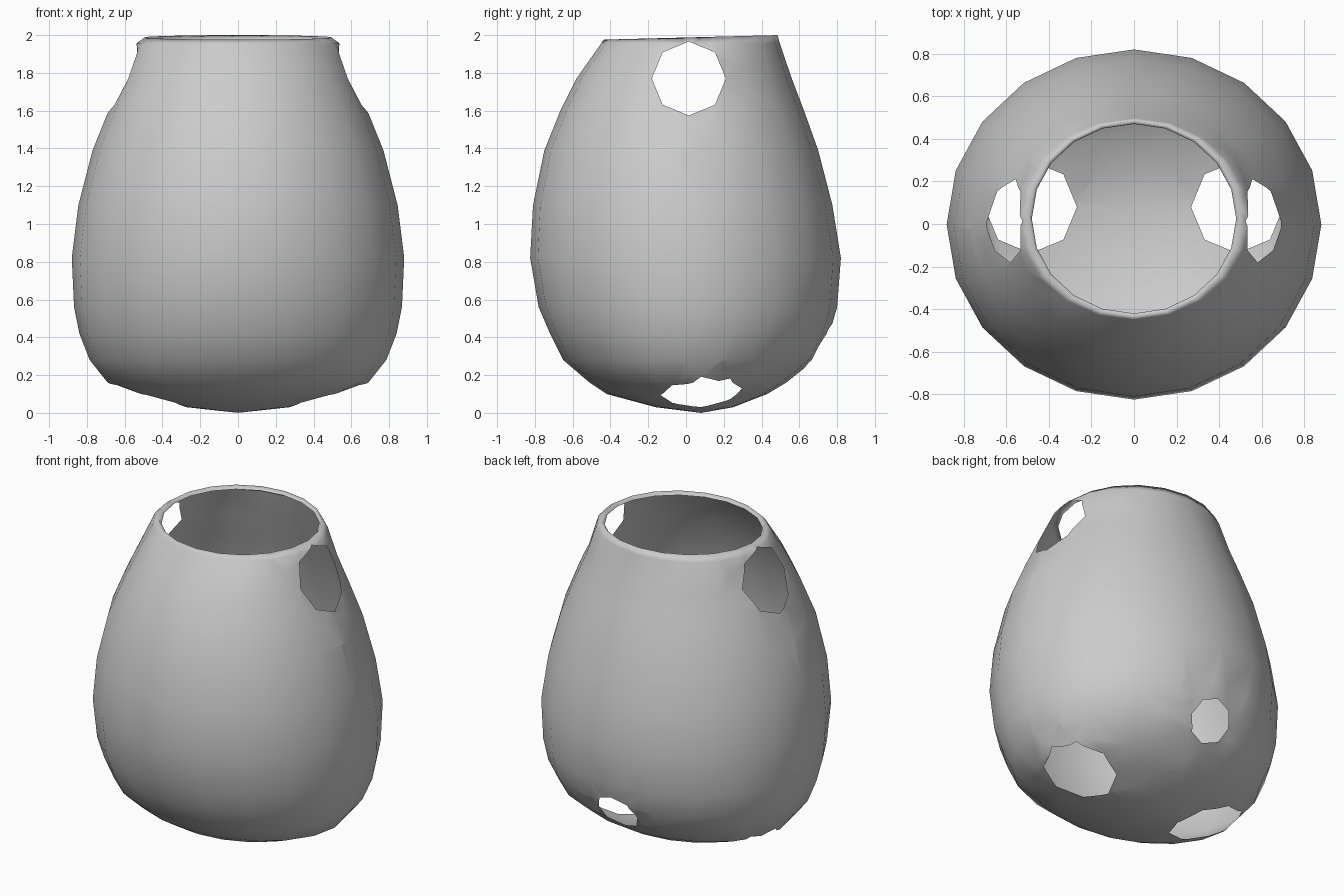
import bpy, bmesh
from math import sin, cos, pi, tau
from mathutils import Vector

cube = bpy.data.objects.get("Cube")
if cube:
    bpy.data.objects.remove(cube)

SIDES = 20

# Body rings: height, half width, front depth, back depth
RINGS = [
    (0.03, 0.27, 0.16, 0.25), (0.10, 0.54, 0.42, 0.43), (0.16, 0.69, 0.51, 0.53),
    (0.28, 0.785, 0.65, 0.68), (0.42, 0.84, 0.72, 0.76), (0.56, 0.868, 0.78, 0.80),
    (0.82, 0.88, 0.825, 0.82), (1.10, 0.845, 0.81, 0.775), (1.39, 0.77, 0.75, 0.70),
    (1.60, 0.685, 0.665, 0.625), (1.77, 0.61, 0.58, 0.56), (1.955, 0.54, 0.45, 0.497),
]
NECK = [(1.988, 0.495, 0.435, 0.485), (1.965, 0.48, 0.42, 0.47)]


def add_ring(bm, z, half, front, back, tilt=0.0):
    mid, depth = (back - front) / 2, (back + front) / 2
    ring = []
    for i in range(SIDES):
        a = tau * i / SIDES
        ring.append(bm.verts.new((half * cos(a), mid + depth * sin(a), z + tilt * sin(a))))
    return ring


def cut_hole(bm, center, axis, radius, sides=8):
    """Cut a many-sided opening through the wall nearest to center."""
    c, n = Vector(center), Vector(axis).normalized()
    u = n.orthogonal().normalized()
    u = Vector((0, 1, 0)) if abs(n.y) < 0.1 else Vector((1, 0, 0))
    v = n.cross(u)
    apothem = radius * cos(pi / sides)
    dirs = [u * cos(tau * (i + 0.5) / sides) + v * sin(tau * (i + 0.5) / sides)
            for i in range(sides)]

    def near(p, reach):
        d = p - c
        return abs(d.dot(n)) < 0.4 and (d - n * d.dot(n)).length < reach

    for d in dirs:
        faces = [f for f in bm.faces
                 if near(f.calc_center_median(), radius * 1.35)
                 or any(near(w.co, radius) for w in f.verts)]
        edges = {e for f in faces for e in f.edges}
        verts = {w for f in faces for w in f.verts}
        bmesh.ops.bisect_plane(bm, geom=faces + list(edges) + list(verts), dist=1e-4,
                               plane_co=c + d * apothem, plane_no=d)
    inside = [f for f in bm.faces
              if abs((f.calc_center_median() - c).dot(n)) < 0.4
              and all((f.calc_center_median() - c).dot(d) < apothem for d in dirs)]
    bmesh.ops.delete(bm, geom=inside, context='FACES')


bm = bmesh.new()

# Rounded wall with a tilted, turned-in neck edge
rings = [add_ring(bm, *r) for r in RINGS] + [add_ring(bm, *r, tilt=0.012) for r in NECK]
for lower, upper in zip(rings, rings[1:]):
    for i in range(SIDES):
        j = (i + 1) % SIDES
        bm.faces.new((lower[i], lower[j], upper[j], upper[i]))

# Closed underside
pole = bm.verts.new((0, 0.08, 0))
for i in range(SIDES):
    bm.faces.new((pole, rings[0][(i + 1) % SIDES], rings[0][i]))

# Arm, leg and tail openings
for side in (-1, 1):
    cut_hole(bm, (side * 0.62, 0.015, 1.77), (side, 0, 0), 0.196)
    cut_hole(bm, (side * 0.485, 0.08, 0.10), (0, 0, 1), 0.217)
cut_hole(bm, (0, 0.72, 0.34), (0, 0.8, -0.6), 0.14)

bmesh.ops.triangulate(bm, faces=[f for f in bm.faces if len(f.verts) > 4])
for f in bm.faces:
    f.smooth = True

mesh = bpy.data.meshes.new("body_shell")
bm.to_mesh(mesh)
bm.free()
body = bpy.data.objects.new("body_shell", mesh)
bpy.context.collection.objects.link(body)

# Plain grey finish
grey = bpy.data.materials.new("plain_grey")
grey.use_nodes = True
grey.diffuse_color = (0.6, 0.6, 0.6, 1)
grey.node_tree.nodes["Principled BSDF"].inputs["Base Color"].default_value = (0.6, 0.6, 0.6, 1)
mesh.materials.append(grey)
